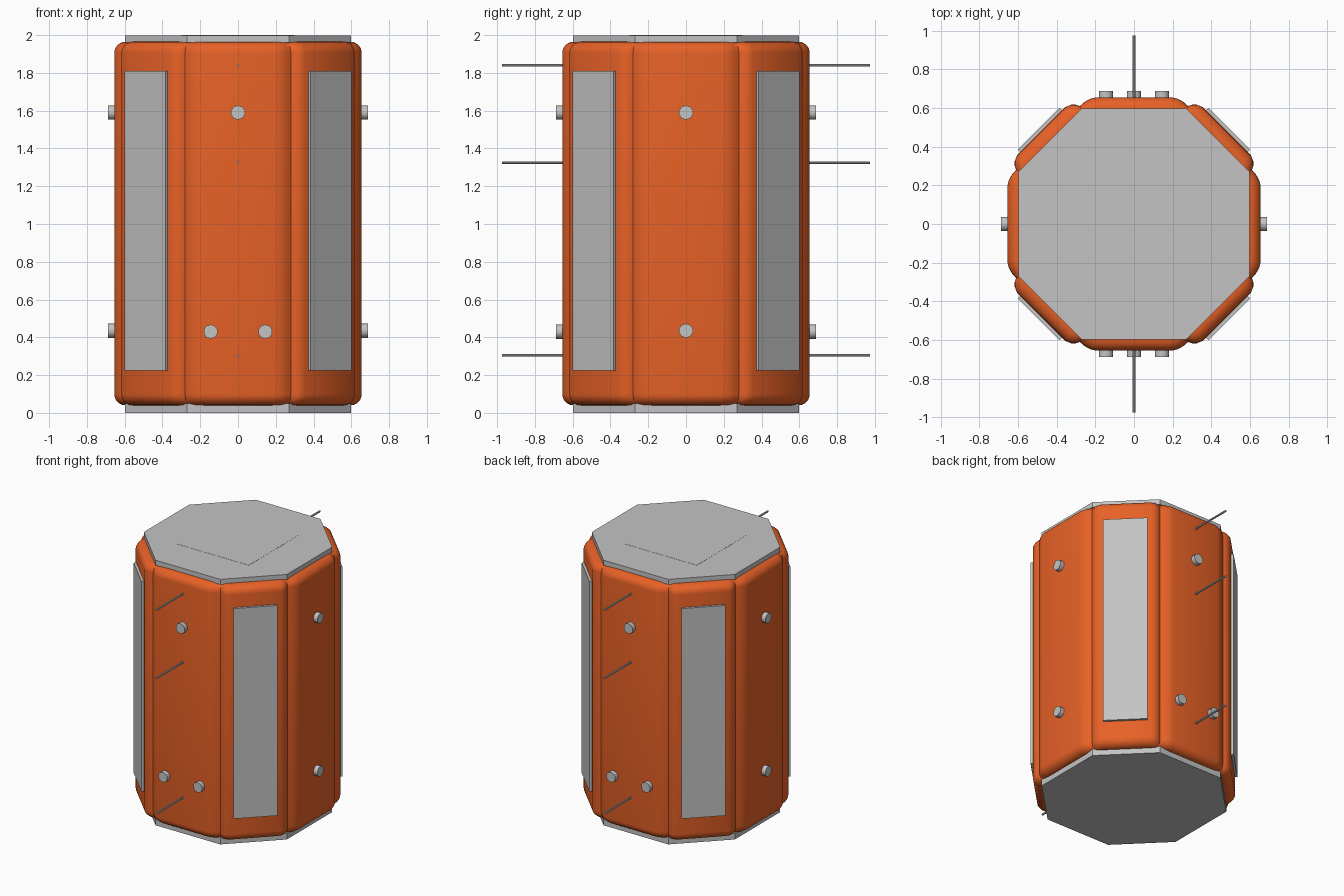
import bpy, bmesh, math
from mathutils import Matrix, Vector

cube = bpy.data.objects.get("Cube")
if cube:
    bpy.data.objects.remove(cube, do_unlink=True)


def material(name, rgb):
    m = bpy.data.materials.new(name)
    m.use_nodes = True
    m.diffuse_color = (*rgb, 1)
    m.node_tree.nodes["Principled BSDF"].inputs["Base Color"].default_value = (*rgb, 1)
    return m


ORANGE = material("orange", (0.8, 0.12, 0.02))
GREY = material("light grey", (0.55, 0.55, 0.55))


def finish(name, bm, mat, smooth=None):
    bmesh.ops.recalc_face_normals(bm, faces=bm.faces)
    me = bpy.data.meshes.new(name)
    bm.to_mesh(me)
    bm.free()
    me.materials.append(mat)
    ob = bpy.data.objects.new(name, me)
    bpy.context.collection.objects.link(ob)
    if smooth:
        bpy.ops.object.select_all(action="DESELECT")
        ob.select_set(True)
        bpy.context.view_layer.objects.active = ob
        bpy.ops.object.shade_smooth_by_angle(angle=math.radians(smooth))
    return ob


def loft(name, rings, mat, smooth=None):
    bm = bmesh.new()
    loops = [[bm.verts.new(p) for p in ring] for ring in rings]
    n = len(loops[0])
    for a, b in zip(loops, loops[1:]):
        for i in range(n):
            j = (i + 1) % n
            bm.faces.new((a[i], a[j], b[j], b[i]))
    bm.faces.new(loops[0])
    bm.faces.new(loops[-1])
    return finish(name, bm, mat, smooth)


def box(name, size, place, mat):
    bm = bmesh.new()
    bmesh.ops.create_cube(bm, size=1, matrix=place @ Matrix.Diagonal((*size, 1)))
    return finish(name, bm, mat)


def rod(name, radius, sides, start, end, mat):
    a, b = Vector(start), Vector(end)
    bm = bmesh.new()
    turn = (b - a).to_track_quat("Z", "Y").to_matrix().to_4x4()
    bmesh.ops.create_cone(bm, cap_ends=True, segments=sides, radius1=radius, radius2=radius,
                          depth=(b - a).length, matrix=Matrix.Translation((a + b) / 2) @ turn)
    return finish(name, bm, mat, 40)


# Body: eight pillowed panels with grooves between them and rounded ends
half = [(0.655, 0.0), (0.655, 0.195), (0.648, 0.225), (0.632, 0.255), (0.61, 0.28),
        (0.617, 0.3), (0.617, 0.325), (0.605, 0.355)]
quarter = half + [(y, x) for x, y in reversed(half[1:])]
outline = []
for k in range(4):
    c, s = round(math.cos(k * math.pi / 2)), round(math.sin(k * math.pi / 2))
    outline += [(c * x - s * y, s * x + c * y) for x, y in quarter]

R = 0.06
Z0, Z1 = 0.04, 1.965
steps = [i * math.pi / 12 for i in range(7)]
levels = [(Z0 + R * (1 - math.sin(a)), R * (1 - math.cos(a))) for a in reversed(steps)]
levels = [(Z0 + R * (1 - math.cos(a)), R * (1 - math.sin(a))) for a in steps]
levels += [(Z0 + Z1 - z, inset) for z, inset in reversed(levels)]
rings = [[(x * (1 - d / 0.655), y * (1 - d / 0.655), z) for x, y in outline] for z, d in levels]
loft("body", rings, ORANGE, 50)

# Octagonal end plates and the flush square hatch
corner = [(0.597, -0.27), (0.597, 0.27), (0.27, 0.597), (-0.27, 0.597),
          (-0.597, 0.27), (-0.597, -0.27), (-0.27, -0.597), (0.27, -0.597)]
for name, lo, hi in (("bottom_plate", 0.0, 0.05), ("top_plate", 1.96, 1.999)):
    loft(name, [[(x, y, z) for x, y in corner] for z in (lo, hi)], GREY)
box("top_hatch", (0.6, 0.6, 0.002), Matrix.Translation((0, 0, 1.999)), GREY)

# Long plates on the diagonal panels
for k, name in enumerate(("back_left", "back_right", "front_right", "front_left")):
    place = (Matrix.Rotation(math.pi / 4 + k * math.pi / 2, 4, "Z")
             @ Matrix.Translation((0.682, 0, 1.0175)))
    box(name + "_plate", (0.03, 0.305, 1.585), place, GREY)

# Round studs and thin antennas
for side, s in (("front", -1), ("back", 1)):
    for i, (x, z) in enumerate(((0, 1.59), (-0.145, 0.43), (0.145, 0.43))):
        rod(f"{side}_stud_{i + 1}", 0.038, 10, (x, s * 0.62, z), (x, s * 0.688, z), GREY)
    for i, z in enumerate((1.84, 1.325, 0.305)):
        rod(f"{side}_antenna_{i + 1}", 0.007, 8, (0, s * 0.6, z), (0, s * 0.975, z), GREY)
for side, s in (("right", -1), ("left", 1)):
    for i, z in enumerate((1.59, 0.435)):
        rod(f"{side}_stud_{i + 1}", 0.038, 10, (s * 0.62, 0, z), (s * 0.688, 0, z), GREY)
